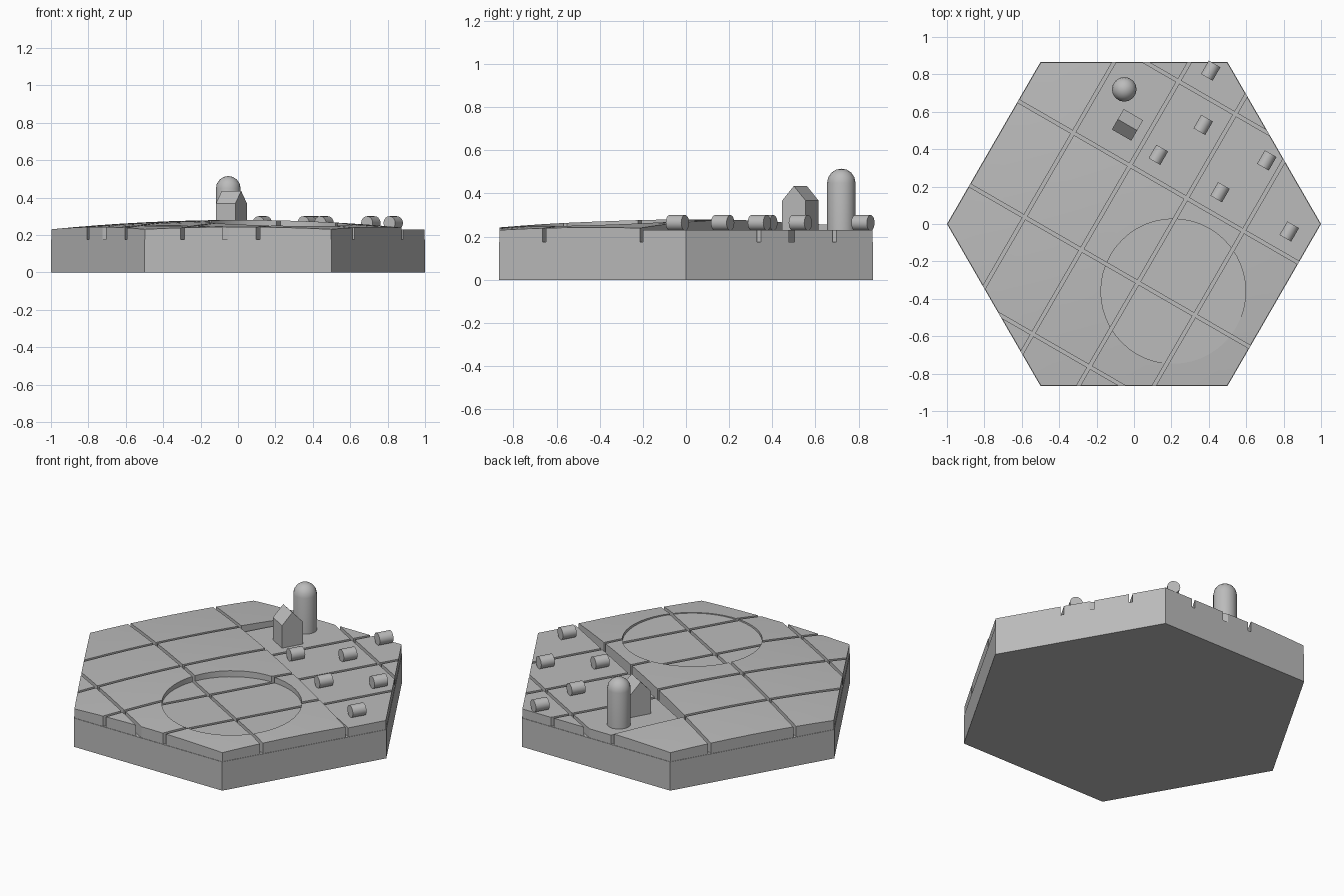
import bpy, bmesh, math
from mathutils import Matrix, Vector

cube = bpy.data.objects.get("Cube")
if cube:
    bpy.data.objects.remove(cube)

GREY = (0.5, 0.5, 0.5, 1)
mat = bpy.data.materials.new("plain_grey")
mat.use_nodes = True
mat.diffuse_color = GREY
mat.node_tree.nodes["Principled BSDF"].inputs["Base Color"].default_value = GREY

# Field grid runs along axes turned 30 degrees clockwise
TURN = Matrix.Rotation(math.radians(-30), 4, 'Z')
SLAB, YARD, CENTRE, DROP = 0.175, 0.23, 0.28, 0.05


def make(name, bm, smooth=False):
    bmesh.ops.recalc_face_normals(bm, faces=bm.faces[:])
    mesh = bpy.data.meshes.new(name)
    bm.to_mesh(mesh)
    bm.free()
    obj = bpy.data.objects.new(name, mesh)
    bpy.context.collection.objects.link(obj)
    mesh.materials.append(mat)
    if smooth:
        smooth_sharp(obj)
    return obj


def activate(obj):
    bpy.ops.object.select_all(action='DESELECT')
    obj.select_set(True)
    bpy.context.view_layer.objects.active = obj


def smooth_sharp(obj):
    activate(obj)
    bpy.ops.object.shade_smooth_by_angle(angle=math.radians(30))


def box(name, low, high):
    """Box given by its corners on the turned field grid."""
    low, high = Vector(low), Vector(high)
    bm = bmesh.new()
    size = Matrix.Diagonal((high - low).to_4d())
    size[3][3] = 1
    bmesh.ops.create_cube(bm, size=1, matrix=TURN @ Matrix.Translation((low + high) / 2) @ size)
    return make(name, bm)


def cut(target, cutter):
    activate(target)
    mod = target.modifiers.new("cut", 'BOOLEAN')
    mod.operation, mod.solver, mod.object = 'DIFFERENCE', 'EXACT', cutter
    bpy.ops.object.modifier_apply(modifier=mod.name)
    bpy.data.objects.remove(cutter)


def hexagon(radius, z):
    bm = bmesh.new()
    bmesh.ops.create_circle(bm, cap_ends=True, cap_tris=True, segments=6, radius=radius,
                            matrix=Matrix.Translation((0, 0, z)) @ Matrix.Rotation(math.pi / 2, 4, 'Z'))
    return bm


def extrude_to(bm, z):
    new = bmesh.ops.extrude_face_region(bm, geom=bm.faces[:], use_keep_orig=True)
    for v in new["geom"]:
        if isinstance(v, bmesh.types.BMVert):
            v.co.z = z


# Base slab
bm = hexagon(1, 0)
extrude_to(bm, SLAB)
make("base_slab", bm)

# Gently domed field layer
bm = hexagon(0.997, 0)
bmesh.ops.subdivide_edges(bm, edges=bm.edges[:], cuts=7, use_grid_fill=True)
for v in bm.verts:
    v.co.z = CENTRE - DROP * v.co.xy.length_squared
extrude_to(bm, SLAB - 0.005)
fields = make("fields", bm)

# Level farmyard, sunken round field, then the furrows between plots
cut(fields, box("yard_cutter", (-0.525, 0.26, YARD), (2, 2, 1)))
bm = bmesh.new()
bmesh.ops.create_cone(bm, cap_ends=True, segments=48, radius1=0.387, radius2=0.387, depth=0.5,
                      matrix=Matrix.Translation((0.21, -0.36, 0.243 + 0.25)))
cut(fields, make("round_cutter", bm))
HALF = 0.009
for u in (-0.525, -0.175, 0.175, 0.525):
    cut(fields, box("furrow_cutter", (u - HALF, -2, 0.1), (u + HALF, 2, 1)))
for v in (-0.78, -0.26, 0.26, 0.78):
    cut(fields, box("furrow_cutter", (-2, v - HALF, 0.1), (2, v + HALF, 1)))
smooth_sharp(fields)

# Hay bales lying on the yard
BALE = 0.036
for i, (x, y) in enumerate([(0.41, 0.82), (0.37, 0.53), (0.13, 0.37),
                            (0.71, 0.34), (0.46, 0.17), (0.83, -0.04)]):
    bm = bmesh.new()
    place = Matrix.Translation((x, y, YARD + BALE - 0.002)) @ TURN @ Matrix.Rotation(math.pi / 2, 4, 'X')
    bmesh.ops.create_cone(bm, cap_ends=True, segments=20, radius1=BALE, radius2=BALE,
                          depth=0.083, matrix=place)
    make(f"hay_bale_{i + 1}", bm, True)

# Silo: spun profile with a rounded cap
R, TOP = 0.066, 0.449
profile = [(0, YARD - 0.01), (R, YARD - 0.01)]
profile += [(R * math.cos(a), TOP + R * math.sin(a)) for a in (math.pi / 8 * k for k in range(5))]
bm = bmesh.new()
ring = [bm.verts.new((r, 0, z)) for r, z in profile]
edges = [bm.edges.new(pair) for pair in zip(ring, ring[1:])]
bmesh.ops.spin(bm, geom=ring + edges, axis=(0, 0, 1), cent=(0, 0, 0), angle=math.tau, steps=16)
bmesh.ops.remove_doubles(bm, verts=bm.verts[:], dist=0.0005)
bmesh.ops.translate(bm, verts=bm.verts[:], vec=(-0.052, 0.72, 0))
make("silo", bm, True)

# Barn: gable profile extruded along the ridge
L, W = 0.06, 0.063
gable = [(-W, YARD - 0.01), (W, YARD - 0.01), (W, 0.367), (0, 0.435), (-W, 0.367)]
bm = bmesh.new()
end = bm.faces.new([bm.verts.new((-L, y, z)) for y, z in gable])
far = bmesh.ops.extrude_face_region(bm, geom=[end], use_keep_orig=True)
bmesh.ops.translate(bm, vec=(2 * L, 0, 0),
                    verts=[v for v in far["geom"] if isinstance(v, bmesh.types.BMVert)])
bm.transform(Matrix.Translation((-0.035, 0.53, 0)) @ TURN)
make("barn", bm)
